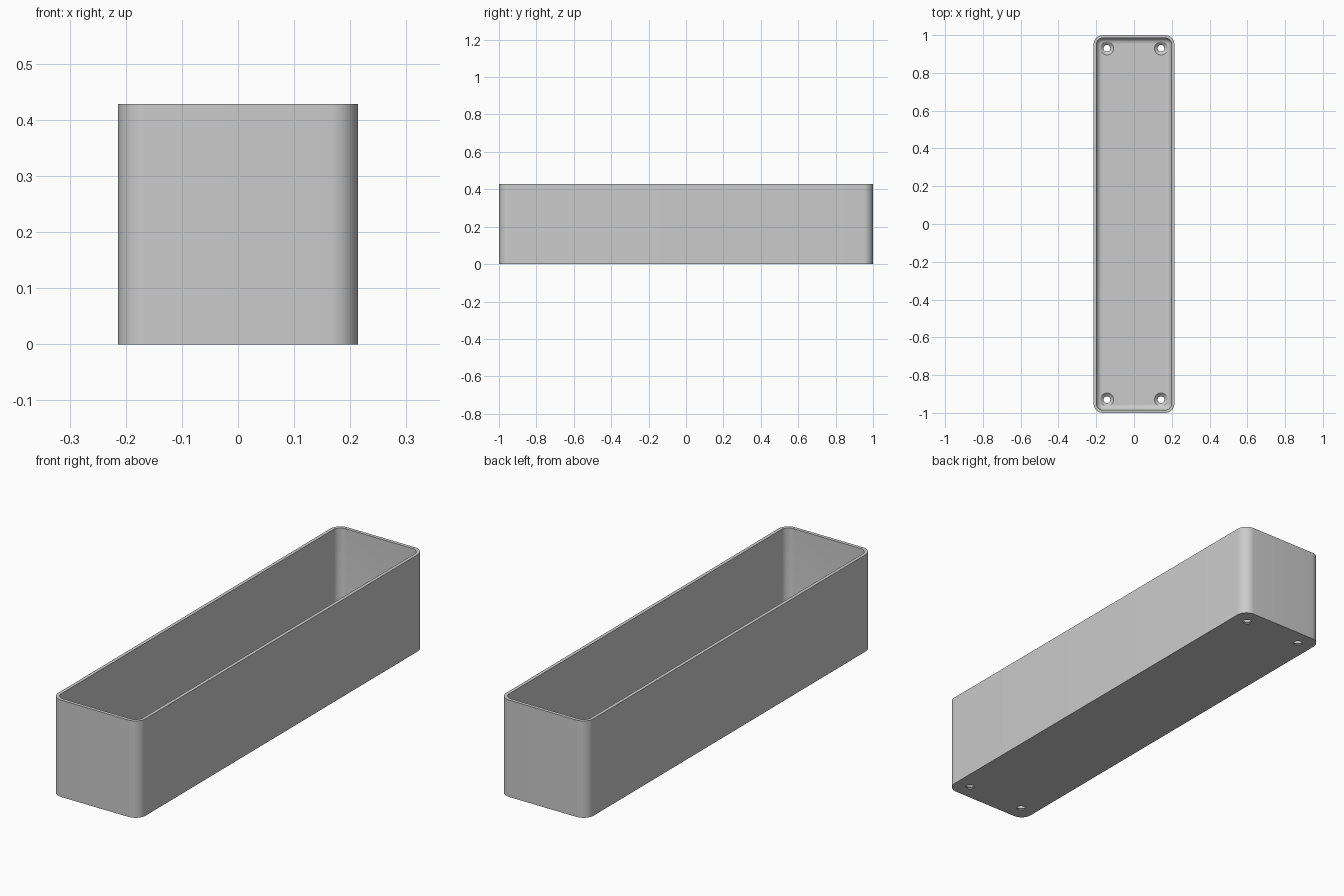
import bpy, bmesh, math

if "Cube" in bpy.data.objects:
    bpy.data.objects.remove(bpy.data.objects["Cube"], do_unlink=True)

HX, HY, HEIGHT = 0.214, 1.0, 0.428
CORNER, WALL, FLOOR, FILLET = 0.05, 0.015, 0.02, 0.03

grey = bpy.data.materials.new("plain grey")
grey.use_nodes = True
grey.diffuse_color = (0.6, 0.6, 0.6, 1)
grey.node_tree.nodes["Principled BSDF"].inputs["Base Color"].default_value = grey.diffuse_color


def rounded_ring(bm, inset, z, steps=10):
    """Rounded rectangle of vertices, inset from the outer wall."""
    r = CORNER - inset
    verts = []
    for q, (sx, sy) in enumerate(((1, 1), (-1, 1), (-1, -1), (1, -1))):
        for i in range(steps + 1):
            a = math.pi / 2 * (q + i / steps)
            verts.append(bm.verts.new((sx * (HX - CORNER) + r * math.cos(a),
                                       sy * (HY - CORNER) + r * math.sin(a), z)))
    return verts


def circle_ring(bm, x, y, r, z, n=32):
    return [bm.verts.new((x + r * math.cos(math.tau * i / n),
                          y + r * math.sin(math.tau * i / n), z)) for i in range(n)]


def loft(bm, rings):
    """Skin a stack of rings and cap both ends."""
    for a, b in zip(rings, rings[1:]):
        for i in range(len(a)):
            j = (i + 1) % len(a)
            bm.faces.new((a[i], a[j], b[j], b[i]))
    bm.faces.new(rings[0][::-1])
    bm.faces.new(rings[-1])


def make_object(name, bm):
    bmesh.ops.recalc_face_normals(bm, faces=bm.faces)
    mesh = bpy.data.meshes.new(name)
    bm.to_mesh(mesh)
    bm.free()
    mesh.materials.append(grey)
    obj = bpy.data.objects.new(name, mesh)
    bpy.context.collection.objects.link(obj)
    return obj


# Open tray: outer wall, rim, inner wall, filleted floor
bm = bmesh.new()
rings = [rounded_ring(bm, 0, 0), rounded_ring(bm, 0, HEIGHT), rounded_ring(bm, WALL, HEIGHT)]
for i in range(9):
    a = math.pi / 2 * i / 8
    rings.append(rounded_ring(bm, WALL + FILLET * (1 - math.cos(a)),
                              FLOOR + FILLET * (1 - math.sin(a))))
loft(bm, rings)
tray = make_object("tray", bm)

# Countersunk screw holes in the four corners of the floor
bm = bmesh.new()
for x in (-0.143, 0.143):
    for y in (-0.93, 0.93):
        loft(bm, [circle_ring(bm, x, y, r, z) for r, z in
                  ((0.018, -0.02), (0.018, 0.005), (0.035, FLOOR), (0.035, 0.08))])
cutter = make_object("screw_hole_cutter", bm)
cutter.hide_render = True

holes = tray.modifiers.new("screw holes", 'BOOLEAN')
holes.operation = 'DIFFERENCE'
holes.solver = 'EXACT'
holes.object = cutter
bpy.ops.object.select_all(action='DESELECT')
bpy.context.view_layer.objects.active = tray
tray.select_set(True)
bpy.ops.object.modifier_apply(modifier=holes.name)
bpy.data.objects.remove(cutter, do_unlink=True)

bpy.ops.object.shade_smooth_by_angle(angle=math.radians(30))
